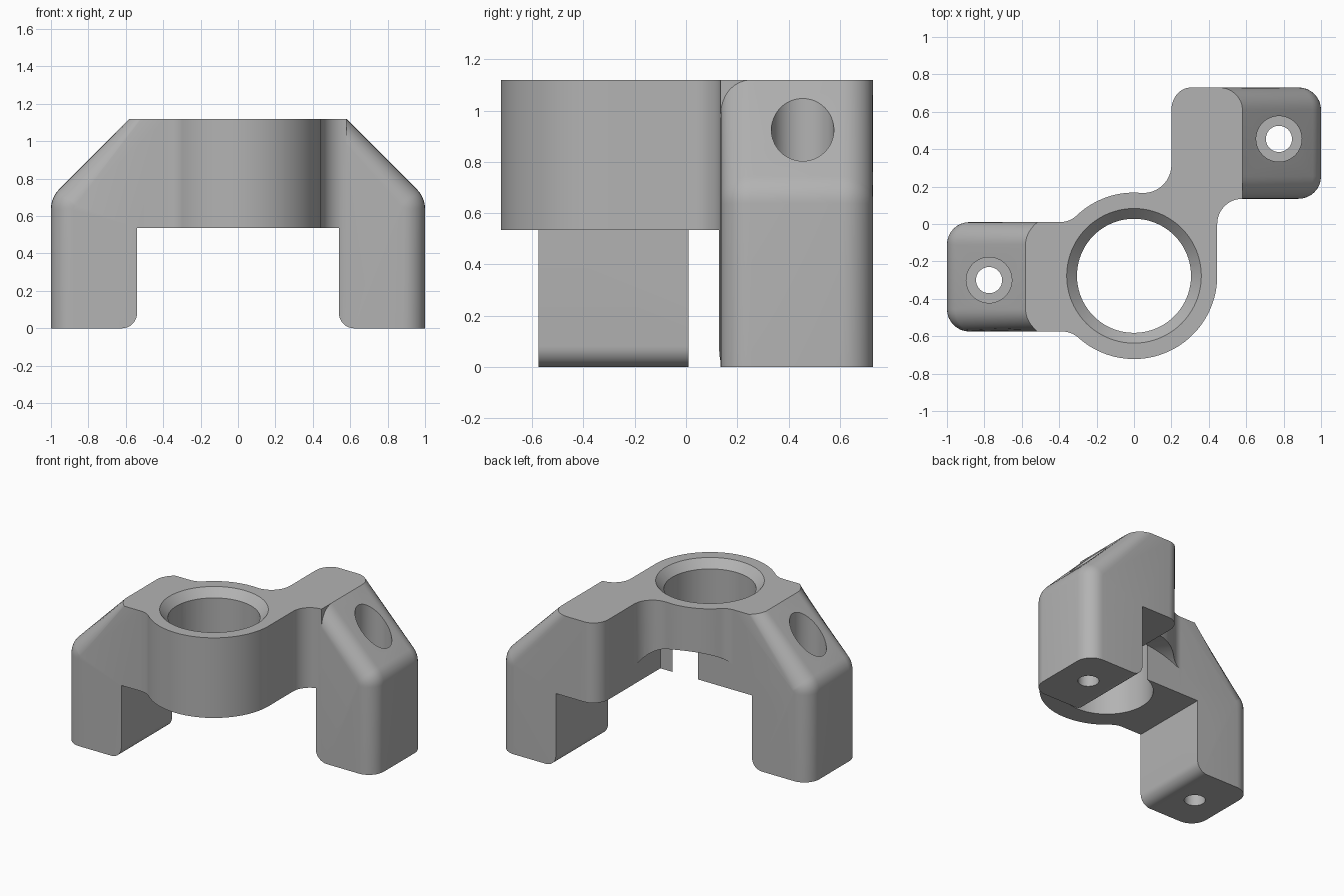
import bpy, bmesh, math
from mathutils import Vector, Matrix

if "Cube" in bpy.data.objects:
    bpy.data.objects.remove(bpy.data.objects["Cube"])

TOP, UNDER, SLOPE = 1.12, 0.535, 1.70      # top height, arch height, x + z on the slopes
RING = Vector((0, -0.277))                 # ring centre in plan
R_OUT, R_BORE = 0.445, 0.305


def arc(c, r, a0, a1, n=12):
    return [(c[0] + r * math.cos(math.radians(a0 + (a1 - a0) * i / n)),
             c[1] + r * math.sin(math.radians(a0 + (a1 - a0) * i / n))) for i in range(n + 1)]


def finish(name, bm):
    bmesh.ops.recalc_face_normals(bm, faces=bm.faces[:])
    me = bpy.data.meshes.new(name)
    bm.to_mesh(me)
    bm.free()
    ob = bpy.data.objects.new(name, me)
    bpy.context.collection.objects.link(ob)
    return ob


def prism(points, a, b, axis='z'):
    """Extrude a plan (axis z) or a front profile (axis y) from a to b."""
    put = (lambda p, h: (p[0], p[1], h)) if axis == 'z' else (lambda p, h: (p[0], h, p[1]))
    bm = bmesh.new()
    lo = [bm.verts.new(put(p, a)) for p in points]
    hi = [bm.verts.new(put(p, b)) for p in points]
    n = len(points)
    bm.faces.new(lo)
    bm.faces.new(hi)
    for i in range(n):
        bm.faces.new((lo[i], lo[(i + 1) % n], hi[(i + 1) % n], hi[i]))
    bmesh.ops.recalc_face_normals(bm, faces=bm.faces[:])
    return bm


def cone(name, x, y, z0, z1, r0, r1, seg=64):
    bm = bmesh.new()
    bmesh.ops.create_cone(bm, cap_ends=True, segments=seg, radius1=r0, radius2=r1, depth=z1 - z0,
                          matrix=Matrix.Translation((x, y, (z0 + z1) / 2)))
    return finish(name, bm)


def trim(bm, co, no):
    res = bmesh.ops.bisect_plane(bm, geom=bm.verts[:] + bm.edges[:] + bm.faces[:],
                                 plane_co=co, plane_no=no, clear_outer=True)
    edges = [e for e in res['geom_cut'] if isinstance(e, bmesh.types.BMEdge)]
    bmesh.ops.holes_fill(bm, edges=edges, sides=0)


def boolean(target, cutter, op):
    mod = target.modifiers.new(op, 'BOOLEAN')
    mod.object, mod.operation, mod.solver = cutter, op, 'EXACT'
    bpy.context.view_layer.objects.active = target
    bpy.ops.object.modifier_apply(modifier=mod.name)
    bpy.data.objects.remove(cutter)


def arm(name, side, inner, y0, y1):
    """Leg with sloped shoulder; outer edges rounded along the leg and the slope."""
    outer = [(1, 0)] + arc((0.85, SLOPE - 0.85 - 0.15 * math.sqrt(2)), 0.15, 0, 45, 6) + [(0.3, 1.4)]
    pts = outer + [(inner, 1.4), (inner, 0)]
    bm = prism([(side * x, z) for x, z in pts], y0, y1, 'y')
    chosen = []
    for e in bm.edges:
        p, q = (v.co for v in e.verts)
        if abs(p.y - q.y) > 1e-4 or (abs(p.z - q.z) < 1e-4):
            continue
        on_inner = abs(p.x - side * inner) < 1e-4 and abs(q.x - side * inner) < 1e-4
        if not on_inner or (side > 0 and p.y > 0.5):
            chosen.append(e)
    bmesh.ops.bevel(bm, geom=chosen, offset=0.12, segments=8, profile=0.5, affect='EDGES')
    trim(bm, (0, 0, TOP), (0, 0, 1))
    return finish(name, bm)


# Central column: ring outline with concave fillets into both arms
f = 0.13
up_y, dn_y = 0.01 + f, -0.575 - f
up_x = -math.sqrt((R_OUT + f) ** 2 - (up_y - RING.y) ** 2)
dn_x = -math.sqrt((R_OUT + f) ** 2 - (dn_y - RING.y) ** 2)
a_up = math.degrees(math.atan2(up_y - RING.y, up_x))
a_dn = math.degrees(math.atan2(dn_y - RING.y, dn_x)) + 360
g = 0.15
g_y = RING.y + math.sqrt((R_OUT + g) ** 2 - 0.05 ** 2)
a_g = math.degrees(math.atan2(g_y - RING.y, 0.05))
plan = arc(RING, R_OUT, a_dn, 360, 40)
plan += arc((0.58, 0.0), 0.135, 180, 90)
plan += [(0.58, 0.5), (0.2, 0.5)]
plan += arc((0.05, g_y), g, 0, a_g - 180)
plan += arc(RING, R_OUT, a_g, a_up, 14)[1:]
plan += arc((up_x, up_y), f, a_up - 180, -90)[1:]
plan += arc((dn_x, dn_y), f, 90, a_dn - 180)[:-1]
bm = prism(plan, 0, TOP)
for s in (-1, 1):
    trim(bm, (s * (SLOPE - TOP), 0, TOP), (s, 0, 1))
bracket = finish("bracket", bm)

# Arms
boolean(bracket, arm("right_arm", 1, 0.2, 0.135, 0.73), 'UNION')
boolean(bracket, arm("left_arm", -1, 0.3, -0.575, 0.01), 'UNION')

# Open space between the legs, with rounded inner foot edges
half = [(0.54, UNDER)] + arc((0.62, 0.08), -0.08, 0, 90, 8) + [(0.62, -0.2)]
gap = [(-x, z) for x, z in half] + [(x, z) for x, z in reversed(half)]
boolean(bracket, finish("gap_cutter", prism(gap, -2, 2, 'y')), 'DIFFERENCE')

# Arched relief under the back of the ring
notch = finish("relief_cutter", prism([(-0.9, 0.01), (0.2, 0.01), (0.2, 1), (-0.9, 1)], 0.3, 1.0))
bm = bmesh.new()
aim = Vector((-0.58, 0.81, 0)).normalized()
bmesh.ops.create_cone(bm, cap_ends=True, segments=96, radius1=0.54, radius2=0.54, depth=3,
                      matrix=Matrix.Translation((0.113, -0.196, 0.26))
                      @ aim.to_track_quat('Z', 'Y').to_matrix().to_4x4())
boolean(notch, finish("arch_cutter", bm), 'INTERSECT')
boolean(bracket, notch, 'DIFFERENCE')

# Main bore with chamfered rim
boolean(bracket, cone("bore_cutter", 0, RING.y, -0.5, 1.5, R_BORE, R_BORE, 80), 'DIFFERENCE')
boolean(bracket, cone("rim_cutter", 0, RING.y, TOP - 0.06, TOP + 0.06, R_BORE - 0.002, 0.417, 80),
        'DIFFERENCE')

# Bolt holes with counterbores through both legs
for x, y in ((0.775, 0.455), (-0.775, -0.3)):
    boolean(bracket, cone("bolt_cutter", x, y, -0.2, 1.5, 0.07, 0.07, 40), 'DIFFERENCE')
    boolean(bracket, cone("head_cutter", x, y, 0.35, 1.5, 0.122, 0.122, 48), 'DIFFERENCE')

# Colour and shading
mat = bpy.data.materials.new("machined_grey")
mat.diffuse_color = (0.45, 0.45, 0.45, 1)
mat.use_nodes = True
mat.node_tree.nodes["Principled BSDF"].inputs["Base Color"].default_value = mat.diffuse_color
bracket.data.materials.clear()
bracket.data.materials.append(mat)
for p in bracket.data.polygons:
    p.material_index = 0
bpy.ops.object.select_all(action='DESELECT')
bracket.select_set(True)
bpy.context.view_layer.objects.active = bracket
bpy.ops.object.shade_smooth_by_angle(angle=math.radians(30))
